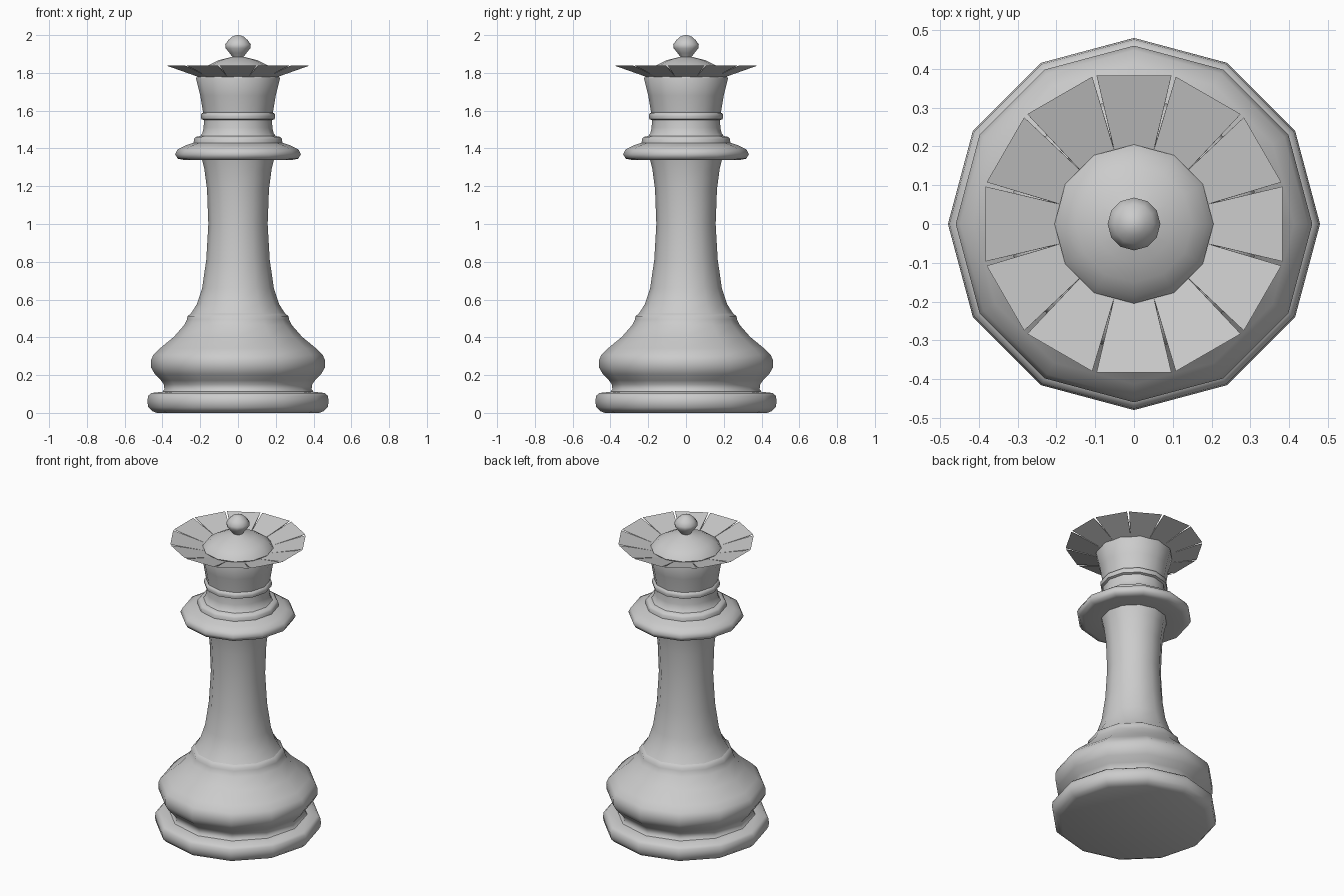
import bpy, bmesh, math

SIDES = 12


def finish(name, bm, angle):
    bmesh.ops.recalc_face_normals(bm, faces=bm.faces)
    mesh = bpy.data.meshes.new(name)
    bm.to_mesh(mesh)
    bm.free()
    ob = bpy.data.objects.new(name, mesh)
    bpy.context.collection.objects.link(ob)
    bpy.ops.object.select_all(action='DESELECT')
    ob.select_set(True)
    bpy.context.view_layer.objects.active = ob
    bpy.ops.object.shade_smooth_by_angle(angle=math.radians(angle))
    return ob


def lathe(name, profile, angle=55):
    """Turn (radius, z) points around the z axis, 12 sides."""
    bm = bmesh.new()
    vs = [bm.verts.new((r, 0, z)) for r, z in profile]
    es = [bm.edges.new(p) for p in zip(vs, vs[1:])]
    bmesh.ops.spin(bm, geom=vs + es, cent=(0, 0, 0), axis=(0, 0, 1),
                   angle=math.tau, steps=SIDES, use_merge=True)
    bmesh.ops.remove_doubles(bm, verts=bm.verts, dist=1e-5)
    return finish(name, bm, angle)


# Foot disc
lathe("foot", [(0, 0), (0.43, 0), (0.455, 0.01), (0.475, 0.03), (0.48, 0.06),
               (0.476, 0.09), (0.46, 0.105), (0.40, 0.112)])
# Swelling base
lathe("base", [(0.40, 0.112), (0.39, 0.125), (0.392, 0.15), (0.408, 0.172),
               (0.44, 0.205), (0.46, 0.24), (0.46, 0.28), (0.448, 0.308),
               (0.413, 0.342), (0.34, 0.402), (0.285, 0.465), (0.27, 0.495),
               (0.268, 0.512), (0.25, 0.525)])
# Slender stem
lathe("stem", [(0.25, 0.525), (0.217, 0.577), (0.19, 0.66), (0.168, 0.81),
               (0.157, 1.0), (0.164, 1.185), (0.178, 1.29), (0.19, 1.34)])
# Wide collar and its step
lathe("collar", [(0.19, 1.34), (0.29, 1.34), (0.32, 1.346), (0.333, 1.37),
                 (0.32, 1.395), (0.28, 1.415), (0.235, 1.43), (0.233, 1.45),
                 (0.224, 1.461), (0.20, 1.466)])
# Neck, ring and flared head
lathe("head", [(0.20, 1.466), (0.188, 1.482), (0.182, 1.51), (0.18, 1.55),
               (0.194, 1.555), (0.197, 1.57), (0.194, 1.584), (0.185, 1.59),
               (0.20, 1.68), (0.222, 1.77), (0.218, 1.78), (0.195, 1.785)])
# Domed cap
lathe("dome", [(0.195, 1.785), (0.205, 1.795), (0.187, 1.82), (0.15, 1.844),
               (0.10, 1.868), (0.03, 1.885)])
# Finial knob
lathe("finial", [(0.03, 1.885), (0.045, 1.905), (0.065, 1.93), (0.068, 1.95),
                 (0.052, 1.973), (0.03, 1.992), (0.012, 1.999), (0, 2.0)])

# Crown: twelve flat wedge-shaped petals with thin slits between them
bm = bmesh.new()
t = math.tan(math.radians(15))
for k in range(SIDES):
    a = k * math.tau / SIDES
    pts = []
    for d, z, gap in ((0.205, 1.777, 0), (0.383, 1.84, 0.006), (0.19, 1.788, 0)):
        for s in (-1, 1):
            w = s * (d * t - gap)
            pts.append(bm.verts.new((d * math.cos(a) - w * math.sin(a),
                                     d * math.sin(a) + w * math.cos(a), z)))
    for f in ((0, 1, 3, 2), (2, 3, 5, 4), (0, 2, 4), (1, 5, 3), (0, 4, 5, 1)):
        bm.faces.new([pts[i] for i in f])
finish("crown_petals", bm, 20)
